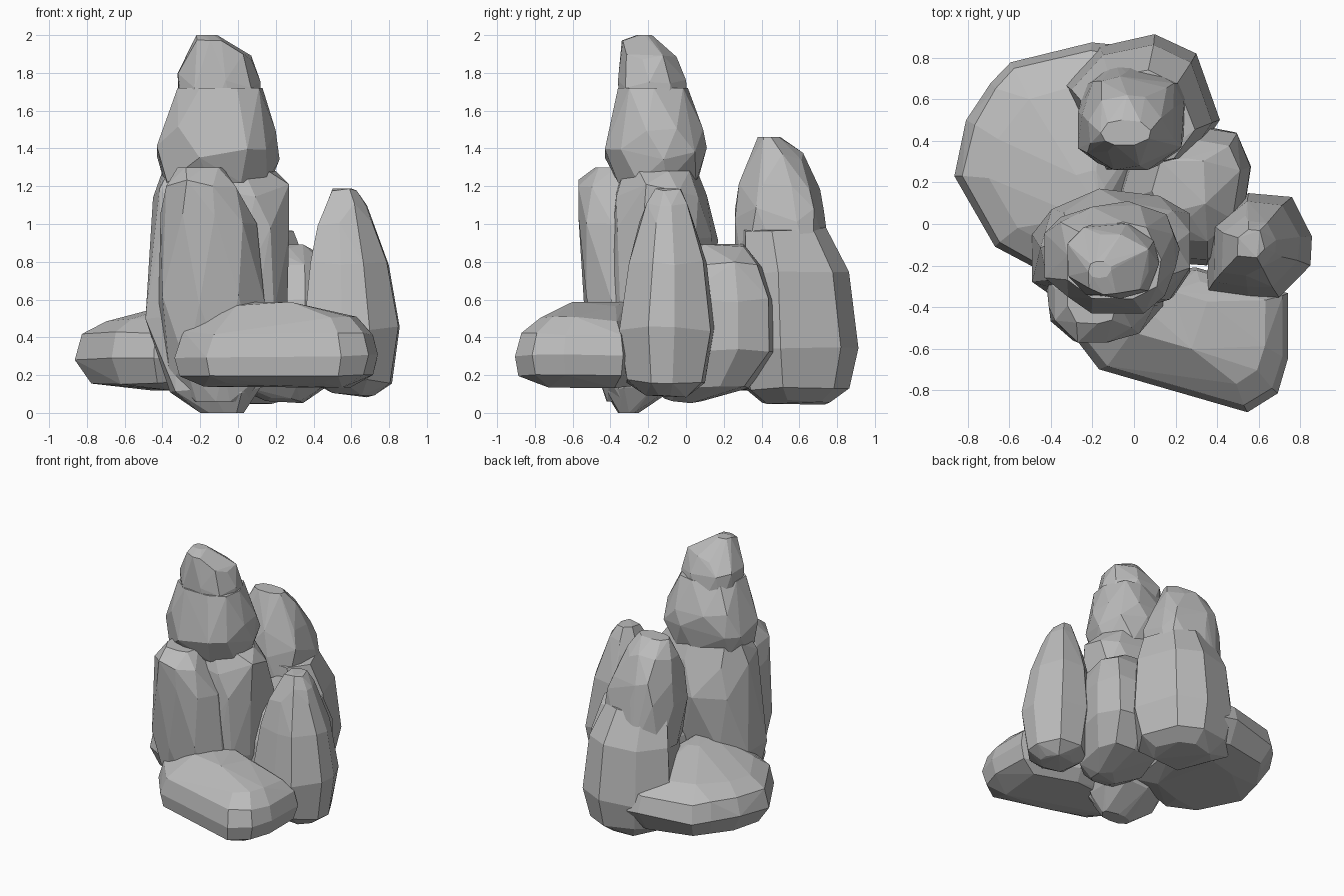
import bpy, bmesh, math, random

default_cube = bpy.data.objects.get("Cube")
if default_cube:
    bpy.data.objects.remove(default_cube, do_unlink=True)

random.seed(7)

# Single stone colour
stone = bpy.data.materials.new("grey_stone")
stone.use_nodes = True
stone_colour = (0.5, 0.5, 0.5, 1)
stone.diffuse_color = stone_colour
stone.node_tree.nodes["Principled BSDF"].inputs["Base Color"].default_value = stone_colour


def clamp(value, low, high):
    return max(low, min(high, value))


def hull_object(name, points):
    """Wrap a convex, flat-faceted skin around a cloud of points."""
    bm = bmesh.new()
    for point in points:
        bm.verts.new(point)
    hull = bmesh.ops.convex_hull(bm, input=bm.verts)
    unused = [v for v in set(hull["geom_interior"] + hull["geom_unused"])
              if isinstance(v, bmesh.types.BMVert)]
    bmesh.ops.delete(bm, geom=unused, context="VERTS")
    # Merge nearly flat neighbours into larger chiselled facets
    bmesh.ops.dissolve_limit(bm, angle_limit=math.radians(4),
                             verts=bm.verts, edges=bm.edges)
    bmesh.ops.recalc_face_normals(bm, faces=bm.faces)
    mesh = bpy.data.meshes.new(name)
    bm.to_mesh(mesh)
    bm.free()
    mesh.materials.append(stone)
    rock = bpy.data.objects.new(name, mesh)
    bpy.context.collection.objects.link(rock)
    return rock


def pillar(name, rings, sides=9):
    """Upright rock: each ring is height, then its x range and y range."""
    points = []
    for z, left, right, front, back in rings:
        middle_x, middle_y = (left + right) / 2, (front + back) / 2
        turn = random.random() * math.tau
        for i in range(sides):
            angle = turn + math.tau * (i + random.uniform(-0.25, 0.25)) / sides
            swell = random.uniform(1.03, 1.16)
            x = middle_x + math.cos(angle) * swell * (right - left) / 2
            y = middle_y + math.sin(angle) * swell * (back - front) / 2
            lift = 0 if z in (rings[0][0], rings[-1][0]) else random.uniform(-0.04, 0.04)
            points.append((clamp(x, left, right), clamp(y, front, back), z + lift))
    return hull_object(name, points)


def boulder(name, outline, layers):
    """Rock from a plan outline, shrunk towards a centre at each height."""
    points = []
    for z, scale, centre_x, centre_y in layers:
        for x, y in outline:
            size = scale * random.uniform(0.97, 1)
            points.append((centre_x + (x - centre_x) * size,
                           centre_y + (y - centre_y) * size,
                           z + random.uniform(0, 0.03)))
    return hull_object(name, points)


# Tall tower: column, front buttress, shoulder and peak
pillar("tower_column", [
    (0, -.2, .03, -.36, -.25),
    (.14, -.36, .12, -.44, -.04),
    (.5, -.49, .26, -.43, .1),
    (.95, -.46, .27, -.4, .17),
    (1.18, -.45, .27, -.37, .11),
    (1.28, -.4, .2, -.33, .06)])
pillar("tower_buttress", [
    (.06, -.25, .05, -.42, -.2),
    (.2, -.36, .12, -.48, -.15),
    (.6, -.42, .14, -.54, -.1),
    (1.02, -.41, .1, -.57, -.15),
    (1.2, -.38, 0, -.57, -.2),
    (1.3, -.32, -.08, -.48, -.25)])
pillar("tower_shoulder", [
    (1.22, -.39, .17, -.36, .06),
    (1.38, -.43, .22, -.43, .11),
    (1.52, -.37, .2, -.4, .09),
    (1.72, -.32, .13, -.36, .01)])
pillar("tower_peak", [
    (1.55, -.31, .12, -.35, .02),
    (1.76, -.32, .12, -.36, 0),
    (1.86, -.27, .07, -.35, -.05),
    (1.96, -.23, -.05, -.34, -.14),
    (2, -.22, -.11, -.26, -.18)])

# Rear rock: broad base with a narrower block rising out of it
boulder("rear_rock_base",
        [(-.35, .68), (-.15, .25), (.1, .26), (.28, .3), (.42, .5),
         (.3, .82), (.1, .92), (-.17, .86)],
        [(.04, .55, .06, .58), (.12, .86, .05, .58), (.33, 1, .05, .55),
         (.72, .9, .05, .4), (.96, .7, 0, .35)])
pillar("rear_rock_top", [
    (.7, -.26, .26, .26, .78),
    (1.05, -.27, .24, .26, .73),
    (1.2, -.25, .19, .28, .71),
    (1.36, -.22, .13, .34, .62),
    (1.46, -.16, .08, .38, .5)])

# Squat rock filling the middle of the cluster
boulder("middle_rock",
        [(-.1, .1), (0, .45), (.3, .48), (.5, .45), (.57, .28),
         (.52, -.05), (.35, -.2), (0, -.18)],
        [(.05, .3, .25, -.08), (.13, .75, .2, -.1), (.31, 1, .2, .1),
         (.58, .95, .42, .2), (.77, .72, .36, .2), (.87, .42, .22, .2)])

# Side rock: swollen body tapering to a blunt tip
boulder("side_rock",
        [(.36, 0), (.55, .15), (.76, .13), (.86, -.06), (.85, -.2),
         (.7, -.36), (.55, -.36), (.35, -.33)],
        [(.08, .45, .62, -.1), (.15, .82, .62, -.12), (.43, 1, .6, -.1),
         (.78, .82, .52, -.07), (.99, .58, .52, -.1),
         (1.08, .44, .55, -.09), (1.16, .27, .55, -.09)])

# Low boulders spreading out at the foot
boulder("front_boulder",
        [(-.34, -.48), (-.17, -.7), (.2, -.8), (.55, -.91), (.7, -.82),
         (.75, -.65), (.75, -.33), (.3, -.2), (-.2, -.25)],
        [(.13, .72, .2, -.5), (.19, .95, .2, -.5), (.29, 1, .2, -.5),
         (.41, .93, .32, -.5), (.48, .7, .36, -.45), (.56, .4, .1, -.4)])
boulder("left_boulder",
        [(-.87, .23), (-.68, -.12), (-.45, -.24), (0, -.1), (.1, .5),
         (-.1, .87), (-.2, .89), (-.6, .79), (-.7, .69), (-.81, .5)],
        [(.11, .5, -.3, .25), (.15, .85, -.3, .25), (.28, 1, -.3, .25),
         (.41, .94, -.3, .25), (.48, .7, -.3, .2), (.58, .2, -.2, .1)])
